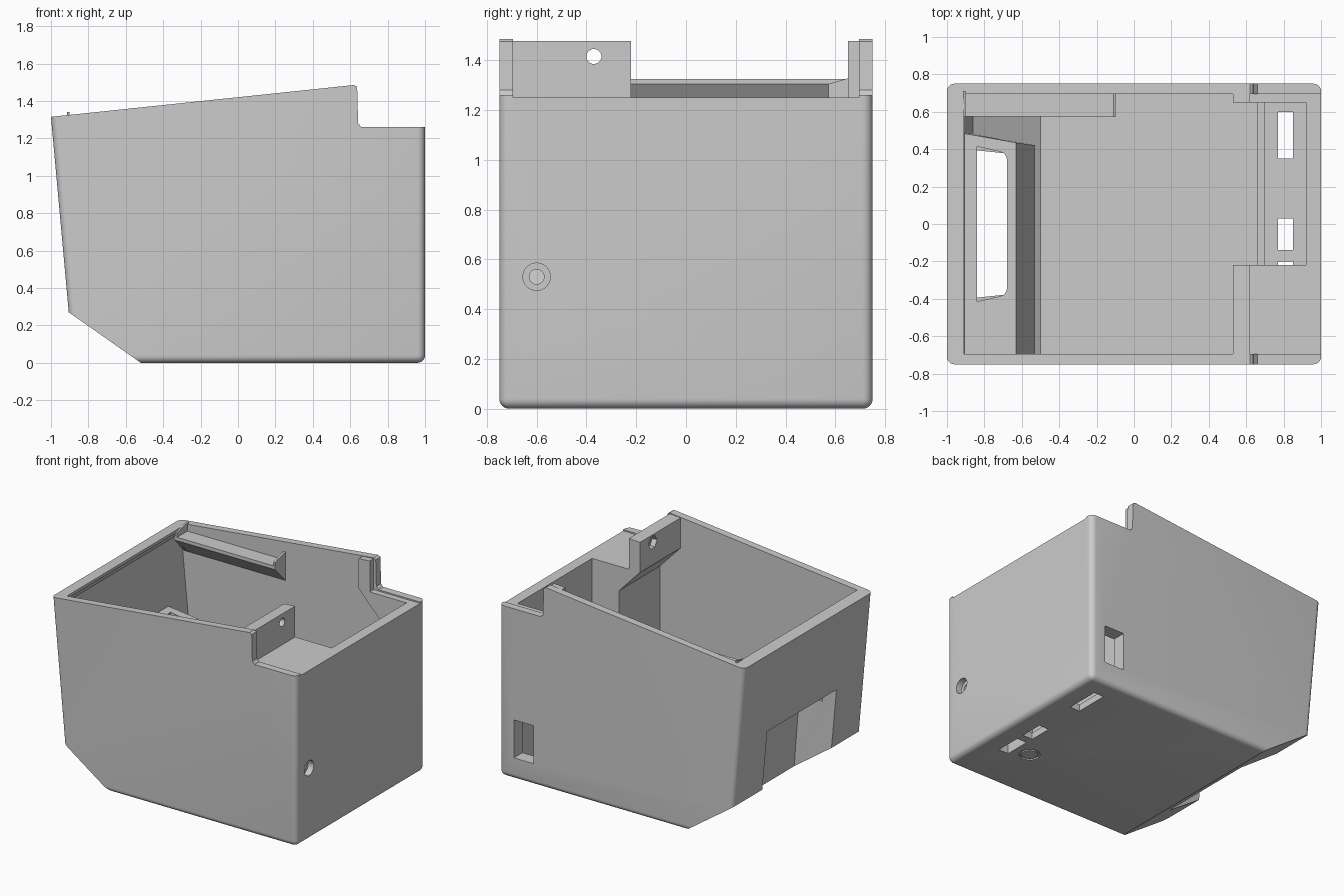
import bpy, bmesh, math
from mathutils import Vector, Matrix

if "Cube" in bpy.data.objects:
    bpy.data.objects.remove(bpy.data.objects["Cube"], do_unlink=True)

grey = bpy.data.materials.new("plain_grey")
grey.use_nodes = True
grey.diffuse_color = (0.6, 0.6, 0.6, 1)
grey.node_tree.nodes["Principled BSDF"].inputs["Base Color"].default_value = (0.6, 0.6, 0.6, 1)


def finish(name, bm):
    bmesh.ops.recalc_face_normals(bm, faces=bm.faces)
    mesh = bpy.data.meshes.new(name)
    bm.to_mesh(mesh)
    bm.free()
    mesh.materials.append(grey)
    obj = bpy.data.objects.new(name, mesh)
    bpy.context.collection.objects.link(obj)
    return obj


def prism(points, start, end, axis="y"):
    """Extrude a 2D profile along an axis: xz along y, yz along x, xy along z."""
    bm = bmesh.new()
    place = {"y": lambda a, b, t: (a, t, b),
             "x": lambda a, b, t: (t, a, b),
             "z": lambda a, b, t: (a, b, t)}[axis]
    face = bm.faces.new([bm.verts.new(place(a, b, start)) for a, b in points])
    ext = bmesh.ops.extrude_face_region(bm, geom=[face])
    verts = [v for v in ext["geom"] if isinstance(v, bmesh.types.BMVert)]
    bmesh.ops.translate(bm, verts=verts, vec=Vector(place(0, 0, end - start)))
    return bm


def box(x0, x1, y0, y1, z0, z1):
    return prism([(x0, y0), (x1, y0), (x1, y1), (x0, y1)], z0, z1, "z")


def hull(points):
    bm = bmesh.new()
    for p in points:
        bm.verts.new(p)
    bmesh.ops.convex_hull(bm, input=bm.verts)
    return bm


def rod(centre, radius, depth, axis="x", sides=32):
    bm = bmesh.new()
    turn = Matrix.Rotation(math.pi / 2, 4, "Y") if axis == "x" else Matrix()
    bmesh.ops.create_cone(bm, cap_ends=True, segments=sides, radius1=radius, radius2=radius,
                          depth=depth, matrix=Matrix.Translation(centre) @ turn)
    return bm


def cut(obj, *cutters):
    for bm in cutters:
        cutter = finish("cutter", bm)
        cutter.hide_render = True
        mod = obj.modifiers.new("cut", "BOOLEAN")
        mod.operation, mod.solver, mod.object = "DIFFERENCE", "EXACT", cutter
        bpy.context.view_layer.objects.active = obj
        bpy.ops.object.modifier_apply(modifier=mod.name)
        bpy.data.objects.remove(cutter, do_unlink=True)


# Outer shell with rounded upright and bottom edges
outline = [(-1, 1.315), (0.62, 1.485), (0.637, 1.475), (0.642, 1.28), (0.66, 1.26),
           (1, 1.26), (1, 0), (-0.52, 0), (-0.905, 0.27)]
bm = prism(outline, -0.75, 0.75)


def rounded(edge):
    a, b = (v.co for v in edge.verts)
    upright = abs(a.y - b.y) < 0.01 and abs(a.z - b.z) > 0.5 and abs(a.x) > 0.9
    low = max(a.z, b.z) < 0.01 and max(a.x, b.x) > 0.9
    return upright or low


bmesh.ops.bevel(bm, geom=[e for e in bm.edges if rounded(e)], offset=0.04, segments=6,
                profile=0.5, affect="EDGES")
shell = finish("shell", bm)

# Hollow interior with an undercut lip, and the lowered end rim
inside = [(-0.91, 1.7), (-0.91, 1.305), (-0.95, 1.25), (-0.86, 0.31), (-0.5, 0.05),
          (0.92, 0.05), (0.92, 1.7)]
cut(shell, prism(inside, -0.695, 0.695), box(0.645, 1.1, -0.695, 0.695, 1.25, 1.7))


# Recess under the end ledge and the opening through its top
def recess():
    return hull([(x, s * y, z) for s in (-1, 1) for x, y, z in
                 [(-1.1, 0.42, -0.2), (-1.1, 0.42, 0.71), (-0.67, 0.375, 0.71), (-0.6, 0.375, -0.2)]])


def opening():
    half = [(-0.84, 0.415), (-0.71, 0.385), (-0.69, 0.375), (-0.68, 0.35)]
    return prism(half + [(x, -y) for x, y in reversed(half)], 0.6, 0.9, "z")


cut(shell, recess())

# End ledge block
corners = [(-0.94, 0.8, 0.49), (-0.63, 0.8, 0.435), (-0.525, 0.03, 0.42), (-0.88, 0.28, 0.485)]
ledge = finish("display_ledge", hull([(x, y, z) for x, z, top in corners for y in (-0.71, top)]))
cut(ledge, recess(), opening())


# Floor slots, rear slot, cable hole and ring groove
def slots():
    return [box(0.77, 0.85, a, b, -0.1, 0.3) for a, b in [(0.35, 0.6), (-0.14, 0.03), (-0.39, -0.2)]]


def cable_hole():
    return [rod((1, -0.6, 0.53), 0.055, 0.09), rod((0.95, -0.6, 0.53), 0.03, 0.5)]


def rear_slot():
    return box(0.72, 0.88, 0.62, 0.8, 0.16, 0.44)


cut(shell, rear_slot(), *slots(), *cable_hole())
groove = finish("ring", rod((0.65, -0.31, 0), 0.07, 0.02, "z"))
cut(groove, rod((0.65, -0.31, 0), 0.055, 0.1, "z"))
ring_mesh = bmesh.new()
ring_mesh.from_mesh(groove.data)
bpy.data.objects.remove(groove, do_unlink=True)
cut(shell, ring_mesh)

# Hinge posts with sloped undersides running down to the floor
post = [(0.53, 1.472), (0.62, 1.478), (0.62, 1.25), (0.98, 1.25), (0.98, 0.03),
        (0.70, 0.03), (0.70, 1.07), (0.53, 1.25)]
front_post = finish("front_hinge_post", prism(post, -0.71, -0.22))
cut(front_post, rod((0.58, -0.37, 1.415), 0.03, 0.4), rod((0.53, -0.37, 1.415), 0.05, 0.08, sides=6),
    slots()[2], *cable_hole())
back_post = finish("back_hinge_post", prism(post, 0.65, 0.71))
cut(back_post, rear_slot())

# Low wall of the end compartment
partition = finish("partition", box(0.66, 0.70, -0.23, 0.71, 0.03, 0.6))

# Bracket rail inside the back wall, with raised ends
rail = finish("rail", prism([(0.575, 1.275), (0.575, 1.25), (0.71, 1.11), (0.71, 1.275)],
                            -0.925, -0.1, "x"))
ends = [finish(name, prism([(0.573, 1.305), (0.573, 1.25), (0.71, 1.11), (0.71, 1.34), (0.66, 1.33)],
                           x, x + 0.015, "x"))
        for name, x in (("rail_end_right", -0.915), ("rail_end_left", -0.113))]

# Smooth the rounded edges only
bpy.ops.object.select_all(action="DESELECT")
for obj in [shell, ledge, front_post, back_post, partition, rail] + ends:
    obj.select_set(True)
bpy.context.view_layer.objects.active = shell
bpy.ops.object.shade_smooth_by_angle(angle=math.radians(30))
